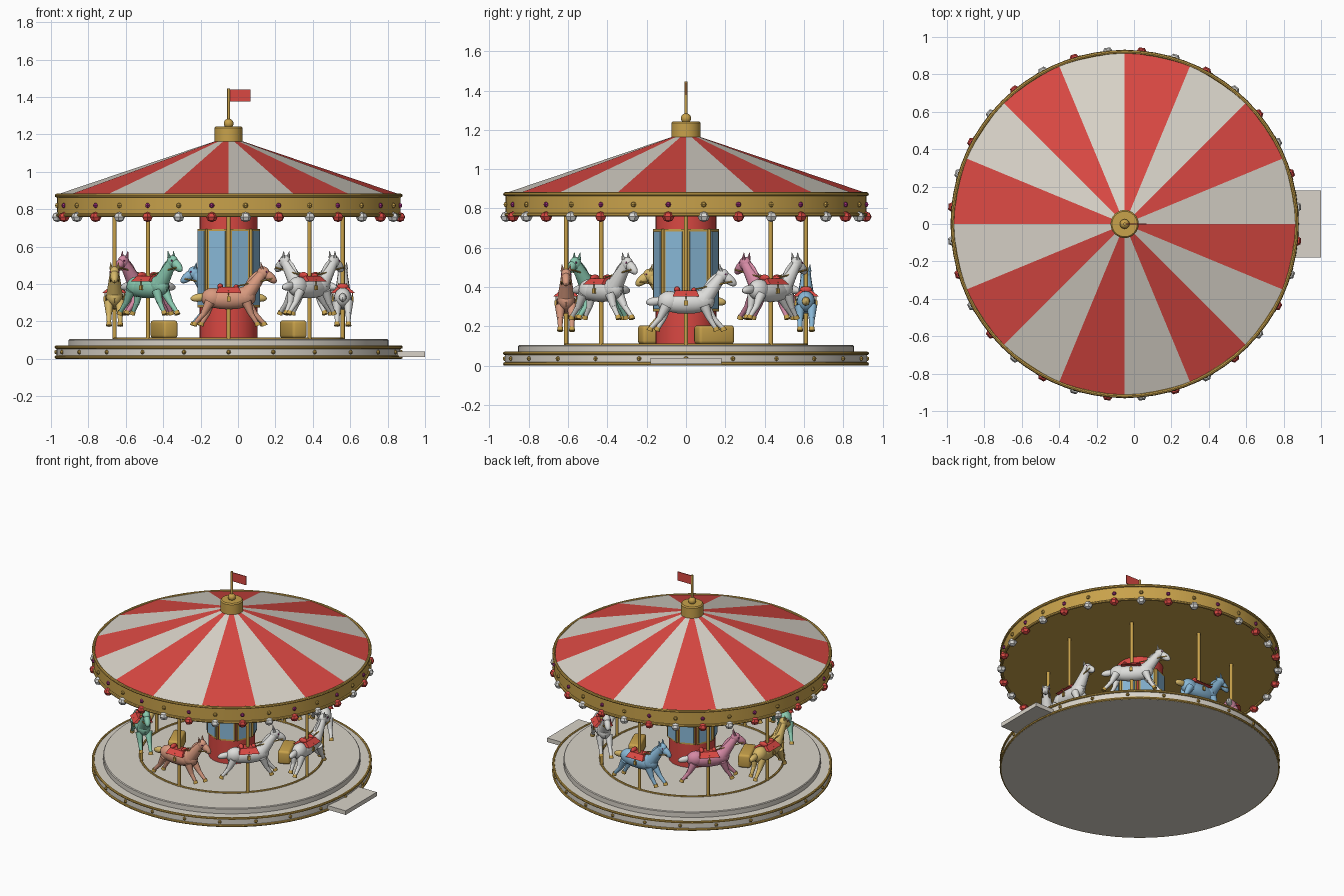
import bpy, bmesh, math
from mathutils import Matrix, Vector

if "Cube" in bpy.data.objects:
    bpy.data.objects.remove(bpy.data.objects["Cube"])

CX = -0.05  # axis of the ride; the ramp sticks out on +x
TAU = 2 * math.pi


def mat(name, r, g, b):
    m = bpy.data.materials.new(name)
    m.diffuse_color = (r, g, b, 1)
    m.use_nodes = True
    m.node_tree.nodes["Principled BSDF"].inputs["Base Color"].default_value = m.diffuse_color
    return m


RED = mat("red", .70, .065, .055)
CREAM = mat("cream", .69, .65, .58)
GOLD = mat("gold", .58, .36, .07)
BLUE = mat("sky blue", .25, .48, .68)
MINT = mat("mint", .25, .58, .43)
PINK = mat("pink", .66, .25, .37)
SALMON = mat("salmon", .68, .32, .21)
YELLOW = mat("yellow", .68, .48, .14)
PURPLE = mat("purple", .35, .03, .20)
WHITE = mat("white", .72, .72, .70)


class Part:
    """Collects primitives into one named object."""
    def __init__(self, name):
        self.name, self.bm, self.mats = name, bmesh.new(), []

    def paint(self, verts, m):
        if m not in self.mats:
            self.mats.append(m)
        for f in {f for v in verts for f in v.link_faces}:
            f.material_index = self.mats.index(m)

    def ball(self, loc, size, m, pitch=0, turn=0, seg=16, rings=10):
        M = (Matrix.Translation(loc) @ Matrix.Rotation(turn, 4, 'Z')
             @ Matrix.Rotation(pitch, 4, 'Y') @ Matrix.Diagonal((*size, 1)))
        self.paint(bmesh.ops.create_uvsphere(self.bm, u_segments=seg, v_segments=rings,
                                             radius=1, matrix=M)["verts"], m)

    def rod(self, p, q, r1, r2, m, seg=12):
        p, q = Vector(p), Vector(q)
        d = q - p
        M = Matrix.Translation((p + q) / 2) @ d.to_track_quat('Z', 'Y').to_matrix().to_4x4()
        self.paint(bmesh.ops.create_cone(self.bm, cap_ends=True, segments=seg, radius1=r1,
                                         radius2=r2, depth=d.length, matrix=M)["verts"], m)

    def box(self, loc, size, m, turn=0, taper=(1, 1), bevel=0):
        verts = bmesh.ops.create_cube(self.bm, size=1)["verts"]
        for v in verts:
            if v.co.z > 0:
                v.co.x *= taper[0]
                v.co.y *= taper[1]
        M = Matrix.Rotation(turn, 4, 'Z') @ Matrix.Translation(loc) @ Matrix.Diagonal((*size, 1))
        bmesh.ops.transform(self.bm, matrix=M, verts=verts)
        self.paint(verts, m)
        if bevel:
            edges = list({e for v in verts for e in v.link_edges})
            bmesh.ops.bevel(self.bm, geom=edges, offset=bevel, segments=3, profile=.5,
                            affect='EDGES')

    def lathe(self, profile, m, seg=72, closed=False):
        rows = [[self.bm.verts.new((r * math.cos(TAU * i / seg), r * math.sin(TAU * i / seg), z))
                 for i in range(seg)] for r, z in profile]
        n = len(rows)
        for k in range(n if closed else n - 1):
            a, b = rows[k], rows[(k + 1) % n]
            for i in range(seg):
                j = (i + 1) % seg
                self.bm.faces.new((a[i], a[j], b[j], b[i]))
        if not closed:
            self.bm.faces.new(rows[0][::-1])
            self.bm.faces.new(rows[-1])
        self.paint([v for row in rows for v in row], m)

    def ring(self, r, z, t, m):
        self.lathe([(r + t * math.cos(TAU * k / 8), z + t * math.sin(TAU * k / 8))
                    for k in range(8)], m, closed=True)

    def done(self, smooth=True, matrix=Matrix()):
        me = bpy.data.meshes.new(self.name)
        self.bm.to_mesh(me)
        self.bm.free()
        for m in self.mats:
            me.materials.append(m)
        ob = bpy.data.objects.new(self.name, me)
        bpy.context.collection.objects.link(ob)
        ob.matrix_world = Matrix.Translation((CX, 0, 0)) @ matrix
        if smooth:
            bpy.ops.object.select_all(action='DESELECT')
            ob.select_set(True)
            bpy.context.view_layer.objects.active = ob
            bpy.ops.object.shade_smooth_by_angle(angle=math.radians(35))
        return ob


def polar(r, a, z):
    return (r * math.cos(a), r * math.sin(a), z)


# base, deck, entry ramp and rims
p = Part("base")
p.lathe([(.92, 0), (.92, .066)], CREAM)
p.done()
p = Part("deck")
p.lathe([(.855, .06), (.855, .1), (.85, .105)], CREAM)
p.done()
p = Part("ramp")
p.box((.95, 0, .024), (.20, .36, .03), CREAM)
p.done(False)
p = Part("base_trim")
p.ring(.922, .063, .009, GOLD)
p.ring(.922, .009, .009, GOLD)
p.ring(.61, .106, .008, GOLD)
p.done()
p = Part("base_studs")
for i in range(24):
    a = TAU * i / 24
    p.ball(polar(.922, a, .036), (.012,) * 3, GOLD, turn=a, seg=6, rings=4)
p.done(False)

# centre column with framed mirror panels
p = Part("column")
p.lathe([(.155, .1), (.155, .78)], RED, seg=32)
p.done()
p = Part("mirror_panels")
for i in range(8):
    a = TAU * (i + .5) / 8
    p.box((.148, 0, .485), (.02, .112, .42), GOLD, turn=a)
    p.box((.158, 0, .485), (.006, .092, .395), BLUE, turn=a)
p.done(False)

# canopy: gold fascia, sixteen striped wedges, rims
p = Part("fascia")
p.lathe([(.918, .768), (.918, .872)], GOLD)
p.done()
p = Part("fascia_trim")
p.ring(.92, .873, .010, GOLD)
p.ring(.92, .768, .010, GOLD)
p.done()
p = Part("roof")
p.lathe([(.925, .876), (.06, 1.168)], CREAM, seg=16)
p.mats.append(RED)
for f in p.bm.faces:
    c = f.calc_center_median()
    if c.xy.length > .1:
        f.material_index = int((math.atan2(c.y, c.x) % TAU) / (TAU / 16)) % 2
p.done(False)

# hanging bulbs and jewel studs
p = Part("bulbs")
q = Part("fascia_studs")
for i in range(32):
    a = TAU * (i + .5) / 32
    p.ball(polar(.92, a, .758), (.031, .031, .027), RED if i % 2 else WHITE, turn=a, seg=6, rings=4)
    q.ball(polar(.92, a, .82), (.014,) * 3, PURPLE if i % 2 else GOLD, turn=a, seg=6, rings=4)
p.done(False)
q.done(False)

# crown, finial, flagpole and flag
p = Part("crown")
p.lathe([(.075, 1.155), (.075, 1.235), (.068, 1.243)], GOLD, seg=32)
p.ball((0, 0, 1.258), (.026,) * 3, GOLD)
p.rod((0, 0, 1.24), (0, 0, 1.445), .008, .008, GOLD)
p.done()
p = Part("flag")
p.box((.062, 0, 1.408), (.112, .006, .064), RED)
p.done(False)

# two benches
for k in range(2):
    p = Part("bench")
    p.box((.374, 0, .158), (.085, .195, .095), GOLD, turn=math.pi * (k + .125), bevel=.016)
    p.done()


def horse(body, tail):
    p = Part("horse")
    p.ball((0, 0, 0), (.145, .05, .056), body)
    p.ball((.085, 0, .012), (.06, .045, .055), body)
    p.ball((-.085, 0, .006), (.062, .047, .054), body)
    p.rod((.085, 0, .01), (.18, 0, .135), .046, .026, body)              # neck
    p.ball((.185, 0, .14), (.034, .027, .034), body)                     # head
    p.ball((.215, 0, .122), (.052, .022, .025), body, pitch=.7)          # muzzle
    p.ball((.125, 0, .098), (.065, .010, .022), body, pitch=-.92)        # mane
    p.ball((-.155, 0, .008), (.05, .02, .022), tail, pitch=-.15)         # tail
    for s in (-1, 1):
        p.rod((.178, s * .018, .16), (.172, s * .021, .197), .011, .001, body, 8)   # ear
        p.ball((.203, s * .023, .145), (.005, .004, .005), PURPLE, seg=6, rings=4)   # eye
        for x, kx, hx in ((.095, .13, .168), (-.10, -.125, -.160)):      # legs
            hx += s * .018
            kx += s * .010
            y = s * .03
            p.rod((x, y, -.015), (kx, y, -.08), .027, .016, body)
            p.ball((kx, y, -.08), (.016,) * 3, body, seg=10, rings=6)
            p.rod((kx, y, -.08), (hx, y, -.128), .015, .011, body)
            p.rod((hx, y, -.124), (hx + .007 * (1 if x > 0 else -1), y, -.143), .013, .016, GOLD)
        p.rod((.235, s * .022, .108), (.05, s * .02, .07), .004, .004, GOLD, 6)      # rein
        p.box((.0, s * .053, -.0), (.018, .01, .026), GOLD)              # stirrup
        p.rod((0, s * .052, .01), (0, s * .052, .045), .003, .003, GOLD, 6)
    p.box((0, 0, .048), (.135, .13, .03), RED, taper=(.8, .45))          # saddle cloth
    p.ball((-.045, 0, .066), (.016, .032, .018), RED)                    # seat back
    p.ball((.04, 0, .064), (.014, .022, .014), RED)                      # pommel
    return p


# eight horses on poles, alternately low and high
coats = [(WHITE, WHITE), (WHITE, WHITE), (BLUE, YELLOW), (PINK, WHITE),
         (YELLOW, YELLOW), (MINT, WHITE), (SALMON, YELLOW), (WHITE, WHITE)]
for i, (body, tail) in enumerate(coats):
    a = TAU * i / 8
    spot = Matrix.Translation(polar(.61, a, .32 + .06 * (i % 2)))
    horse(body, tail).done(matrix=spot @ Matrix.Rotation(a + math.pi / 2, 4, 'Z'))
    p = Part("pole")
    p.rod(polar(.61, a, .1), polar(.61, a, .78), .011, .011, GOLD)
    p.done()
